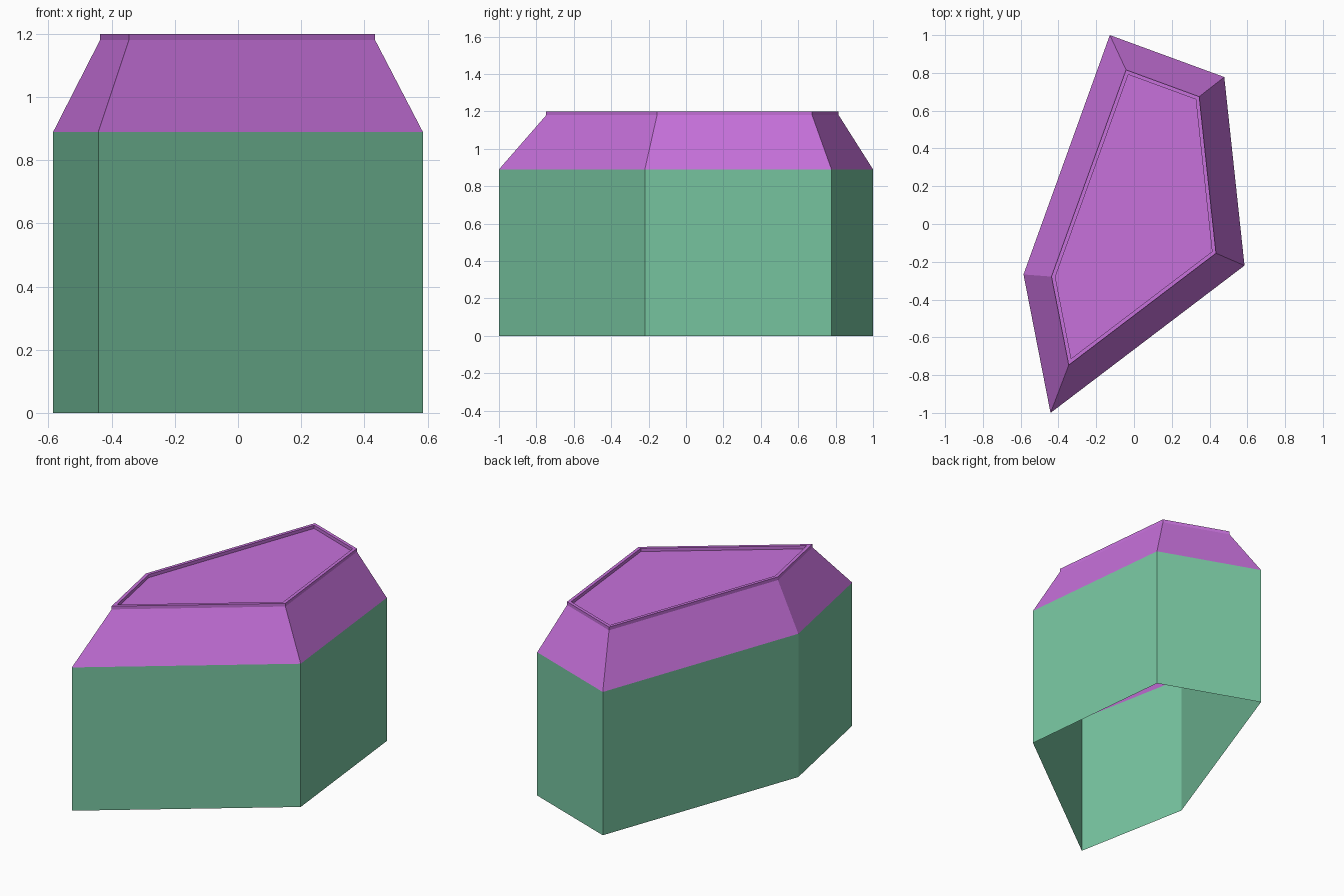
import bpy
from mathutils import Vector

cube = bpy.data.objects.get("Cube")
if cube:
    bpy.data.objects.remove(cube, do_unlink=True)

# Ground plan, clockwise seen from above
PLAN = [Vector(p) for p in [(-0.128, 1.0), (0.478, 0.778), (0.585, -0.22),
                            (-0.442, -1.0), (-0.585, -0.267)]]
EAVES, ROOF_TOP, RIM_TOP = 0.89, 1.18, 1.2


def material(name, colour):
    mat = bpy.data.materials.new(name)
    mat.use_nodes = True
    mat.diffuse_color = (*colour, 1)
    mat.node_tree.nodes["Principled BSDF"].inputs["Base Color"].default_value = (*colour, 1)
    return mat


def inset(points, distance):
    """Move every edge inward by the same distance, with mitred corners."""
    result = []
    for i, p in enumerate(points):
        before = (p - points[i - 1]).normalized()
        after = (points[(i + 1) % len(points)] - p).normalized()
        n1, n2 = Vector((before.y, -before.x)), Vector((after.y, -after.x))
        result.append(p + (n1 + n2) * distance / (1 + n1.dot(n2)))
    return result


def loft(name, rings, mat, cap=False):
    """Join a stack of (outline, height) rings with flat quads."""
    n = len(PLAN)
    verts = [(p.x, p.y, z) for outline, z in rings for p in outline]
    faces = []
    for r in range(len(rings) - 1):
        for i in range(n):
            j = (i + 1) % n
            faces.append((r * n + j, r * n + i, (r + 1) * n + i, (r + 1) * n + j))
    if cap:
        faces.append(tuple(reversed(range(len(verts) - n, len(verts)))))
    mesh = bpy.data.meshes.new(name)
    mesh.from_pydata(verts, [], faces)
    mesh.materials.append(mat)
    obj = bpy.data.objects.new(name, mesh)
    bpy.context.collection.objects.link(obj)


green = material("wall green", (0.19, 0.57, 0.36))
purple = material("roof purple", (0.57, 0.165, 0.71))

roof_edge = inset(PLAN, 0.143)
rim_inner = inset(roof_edge, 0.02)

# Walls, open underneath
loft("walls", [(PLAN, 0), (PLAN, EAVES)], green)

# Sloping roof, raised rim and sunken flat top
loft("roof", [(PLAN, EAVES), (roof_edge, ROOF_TOP), (roof_edge, RIM_TOP),
              (rim_inner, RIM_TOP), (rim_inner, ROOF_TOP)], purple, cap=True)
